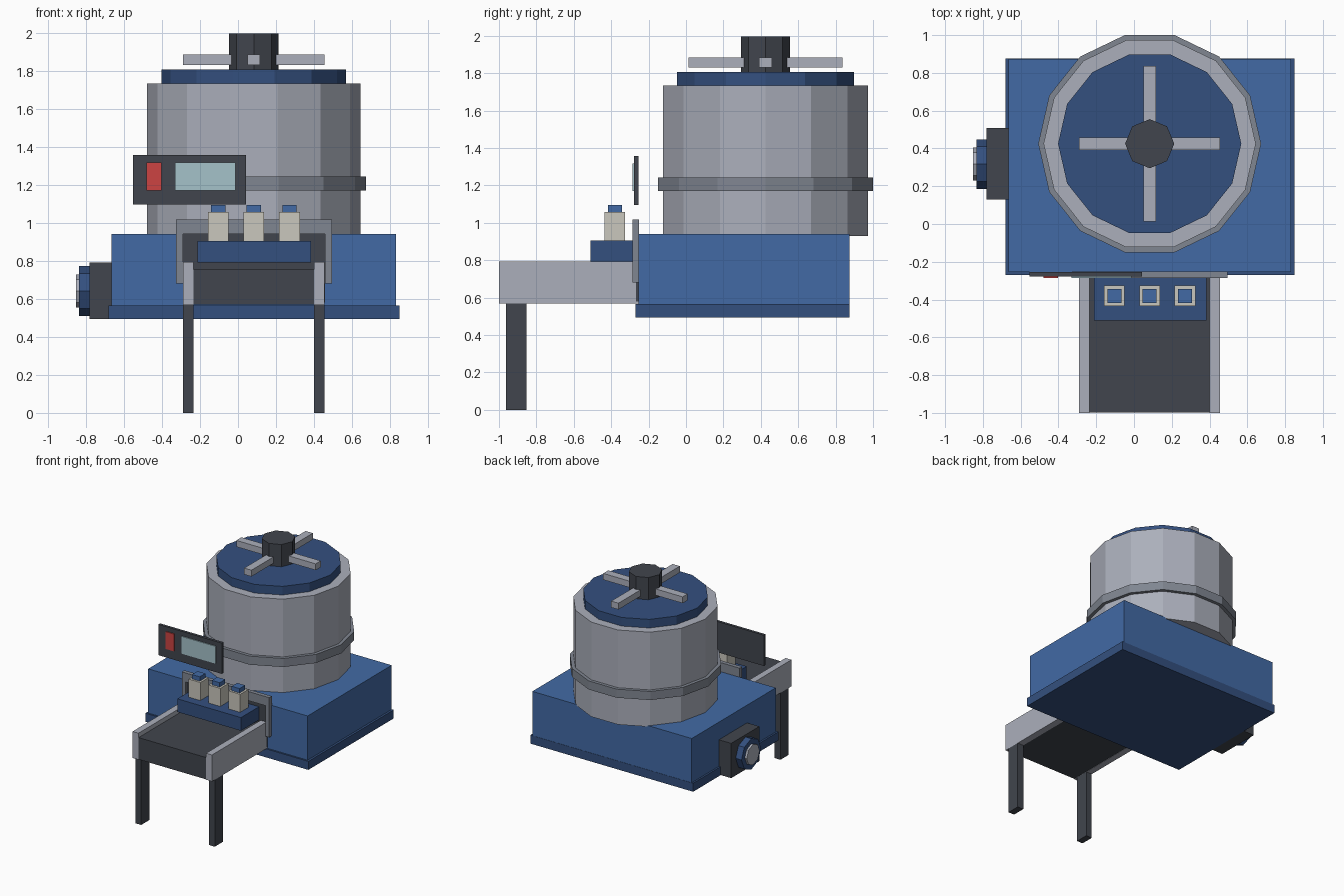
import bpy, bmesh, math
from mathutils import Matrix

if "Cube" in bpy.data.objects:
    bpy.data.objects.remove(bpy.data.objects["Cube"])


def material(name, hex_code):
    def lin(c):
        return c / 12.92 if c <= 0.04045 else ((c + 0.055) / 1.055) ** 2.4
    m = bpy.data.materials.new(name)
    m.diffuse_color = [lin(int(hex_code[i:i + 2], 16) / 255) for i in (0, 2, 4)] + [1]
    m.use_nodes = True
    m.node_tree.nodes["Principled BSDF"].inputs["Base Color"].default_value = m.diffuse_color
    return m


BLUE = material("blue paint", "426AA5")
NAVY = material("navy paint", "34507F")
STEEL = material("light steel", "ABAFBB")
GREY = material("mid grey", "808691")
DARK = material("charcoal", "41454D")
CREAM = material("cream", "CAC7BD")
RED = material("red", "CC4442")
GLASS = material("pale screen", "A5C2CA")


def finish(name, bm, mat):
    bmesh.ops.recalc_face_normals(bm, faces=bm.faces[:])
    me = bpy.data.meshes.new(name)
    bm.to_mesh(me)
    bm.free()
    me.materials.append(mat)
    ob = bpy.data.objects.new(name, me)
    bpy.context.collection.objects.link(ob)
    return ob


def box(name, x, y, z, mat):
    """Box from (min, max) ranges."""
    bm = bmesh.new()
    bmesh.ops.create_cube(bm, size=1)
    for v in bm.verts:
        v.co = [lo + (hi - lo) * (c + 0.5) for c, (lo, hi) in zip(v.co, (x, y, z))]
    return finish(name, bm, mat)


def prism(name, sides, r, centre, depth, mat, axis="Z"):
    """Regular prism with a corner on the cross axes, centred on a point."""
    bm = bmesh.new()
    bmesh.ops.create_cone(bm, cap_ends=True, segments=sides, radius1=r, radius2=r, depth=depth)
    bm.verts.ensure_lookup_table()
    # put one corner on +x whatever the primitive's start angle
    v = bm.verts[0].co
    turn = Matrix.Rotation(-math.atan2(v.y, v.x), 4, "Z")
    if axis == "X":
        turn = Matrix.Rotation(math.pi / 2, 4, "Y") @ turn
    bmesh.ops.transform(bm, matrix=Matrix.Translation(centre) @ turn, verts=bm.verts[:])
    return finish(name, bm, mat)


def upright(name, sides, r, z0, z1, mat):
    return prism(name, sides, r, (CX, CY, (z0 + z1) / 2), z1 - z0, mat)


CX, CY = 0.083, 0.425   # drum axis

# Housing
box("base_slab", (-0.68, 0.85), (-0.27, 0.875), (0.493, 0.565), NAVY)
box("housing", (-0.665, 0.832), (-0.255, 0.873), (0.56, 0.94), BLUE)

# Drum, lid and spoked hub
upright("drum", 14, 0.562, 0.93, 1.733, STEEL)
upright("drum_band", 14, 0.59, 1.17, 1.243, GREY)
upright("drum_lid", 14, 0.485, 1.73, 1.806, NAVY)
upright("lid_hub", 8, 0.13, 1.80, 1.995, DARK)
box("spoke_across", (CX - 0.373, CX + 0.373), (CY - 0.034, CY + 0.034), (1.83, 1.884), STEEL)
box("spoke_lengthwise", (CX - 0.034, CX + 0.034), (CY - 0.412, CY + 0.412), (1.83, 1.884), STEEL)

# Side motor
box("motor_mount", (-0.78, -0.66), (0.13, 0.508), (0.495, 0.79), DARK)
prism("motor_wheel", 8, 0.131, (-0.805, 0.317, 0.641), 0.06, NAVY, "X")
prism("motor_cap", 8, 0.087, (-0.839, 0.317, 0.641), 0.028, STEEL, "X")

# Conveyor
box("belt", (-0.237, 0.402), (-0.998, -0.255), (0.57, 0.755), DARK)
for side, x in (("left", (-0.29, -0.235)), ("right", (0.40, 0.456))):
    box(side + "_rail", x, (-1.0, -0.255), (0.568, 0.793), STEEL)
    box(side + "_leg", x, (-0.963, -0.853), (0, 0.568), DARK)

# Doorway frame: inverted U around a dark opening
bm = bmesh.new()
outline = [(-0.327, 0.68), (-0.327, 1.017), (0.494, 1.017), (0.494, 0.68),
           (0.457, 0.68), (0.457, 0.94), (-0.29, 0.94), (-0.29, 0.68)]
face = bm.faces.new([bm.verts.new((x, -0.287, z)) for x, z in outline])
ext = bmesh.ops.extrude_face_region(bm, geom=[face], use_keep_orig=True)
bmesh.ops.translate(bm, vec=(0, 0.035, 0),
                    verts=[g for g in ext["geom"] if isinstance(g, bmesh.types.BMVert)])
finish("doorway_frame", bm, GREY)
box("doorway_opening", (-0.29, 0.457), (-0.268, -0.25), (0.58, 0.94), DARK)

# Tray with three capped containers
box("tray", (-0.213, 0.385), (-0.51, -0.262), (0.792, 0.904), NAVY)
for i, x in enumerate((-0.104, 0.083, 0.27), 1):
    y = -0.38
    box(f"container_{i}", (x - 0.055, x + 0.055), (y - 0.055, y + 0.055), (0.90, 1.057), CREAM)
    box(f"container_cap_{i}", (x - 0.037, x + 0.037), (y - 0.037, y + 0.037), (1.05, 1.094), BLUE)

# Control panel
box("control_panel", (-0.553, 0.043), (-0.278, -0.255), (1.095, 1.356), DARK)
box("red_button", (-0.48, -0.403), (-0.286, -0.277), (1.17, 1.317), RED)
box("screen", (-0.332, -0.012), (-0.286, -0.277), (1.17, 1.317), GLASS)
